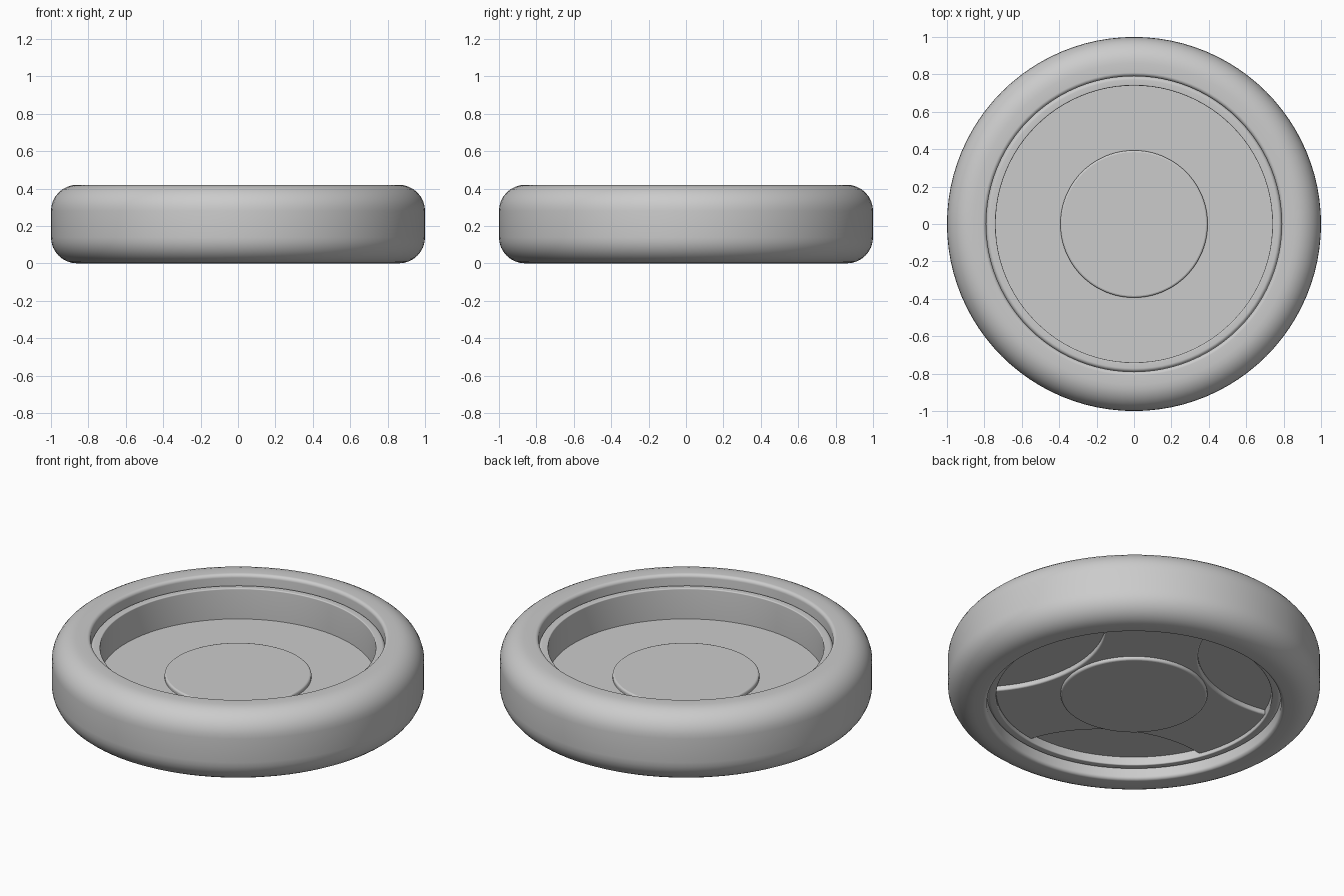
import bpy
import bmesh
import math

if "Cube" in bpy.data.objects:
    bpy.data.objects.remove(bpy.data.objects["Cube"])

SEGMENTS = 96
TAU = 2 * math.pi

grey = bpy.data.materials.new("plain_grey")
grey.use_nodes = True
grey.diffuse_color = (0.6, 0.6, 0.6, 1)
grey.node_tree.nodes["Principled BSDF"].inputs["Base Color"].default_value = grey.diffuse_color


def finish(name, bm):
    """Turn a bmesh into a smooth-shaded object with sharp edges kept."""
    bmesh.ops.recalc_face_normals(bm, faces=bm.faces)
    mesh = bpy.data.meshes.new(name)
    bm.to_mesh(mesh)
    bm.free()
    mesh.materials.append(grey)
    obj = bpy.data.objects.new(name, mesh)
    bpy.context.collection.objects.link(obj)
    bpy.ops.object.select_all(action="DESELECT")
    obj.select_set(True)
    bpy.context.view_layer.objects.active = obj
    bpy.ops.object.shade_smooth_by_angle(angle=math.radians(35))
    return obj


def rounded_section(r0, r1, z0, z1, inner, outer, steps=8):
    """Rectangle in the radius-height plane with rounded inner and outer corners."""
    corners = [(r0 + inner, z0 + inner, inner), (r1 - outer, z0 + outer, outer),
               (r1 - outer, z1 - outer, outer), (r0 + inner, z1 - inner, inner)]
    points = []
    for i, (cr, cz, rad) in enumerate(corners):
        for s in range(steps + 1):
            a = math.pi + (i + s / steps) * math.pi / 2
            points.append((cr + rad * math.cos(a), cz + rad * math.sin(a)))
    return points


def ring(name, section):
    """Sweep a closed section around the vertical axis."""
    bm = bmesh.new()
    loops = []
    for i in range(SEGMENTS):
        a = TAU * i / SEGMENTS
        loops.append([bm.verts.new((r * math.cos(a), r * math.sin(a), z)) for r, z in section])
    n = len(section)
    for i in range(SEGMENTS):
        here, there = loops[i], loops[(i + 1) % SEGMENTS]
        for j in range(n):
            k = (j + 1) % n
            bm.faces.new((here[j], there[j], there[k], here[k]))
    return finish(name, bm)


def plate(name, outline, z0, z1, bevel=0):
    """Extrude a flat outline between two heights."""
    bm = bmesh.new()
    base = bm.faces.new([bm.verts.new((x, y, z0)) for x, y in outline])
    top = bmesh.ops.extrude_face_region(bm, geom=[base], use_keep_orig=True)["geom"]
    bmesh.ops.translate(bm, vec=(0, 0, z1 - z0),
                        verts=[v for v in top if isinstance(v, bmesh.types.BMVert)])
    obj = finish(name, bm)
    if bevel:
        mod = obj.modifiers.new("soft_edge", "BEVEL")
        mod.width = bevel
        mod.segments = 3
        mod.angle_limit = math.radians(50)
    return obj


def arc(cx, cy, radius, start, end, steps):
    return [(cx + radius * math.cos(start + (end - start) * i / steps),
             cy + radius * math.sin(start + (end - start) * i / steps))
            for i in range(steps + 1)]


# Tyre and the rim band inside it
ring("tyre", rounded_section(0.79, 1.0, 0.0, 0.42, 0.02, 0.14))
ring("rim", rounded_section(0.74, 0.791, 0.06, 0.36, 0.006, 0.02))

# Solid web closing the wheel
plate("wheel_web", arc(0, 0, 0.743, 0, TAU, SEGMENTS)[:-1], 0.11, 0.18)

# Three broad spokes on the underside, left between circular scoops
RIM, SCOOP, REACH = 0.743, 0.69, 1.10
half = math.acos((RIM ** 2 + REACH ** 2 - SCOOP ** 2) / (2 * RIM * REACH))
swing = math.asin(RIM * math.sin(half) / SCOOP)
outline = []
for i in range(3):
    a = i * TAU / 3
    outline += arc(REACH * math.cos(a), REACH * math.sin(a), SCOOP,
                   a + math.pi + swing, a + math.pi - swing, 24)[::1]
    outline += arc(0, 0, RIM, a + half, a + TAU / 3 - half, 12)[1:-1]
plate("spokes", outline, 0.08, 0.112, 0.008)

# Raised hub, proud of both sides
plate("hub", arc(0, 0, 0.394, 0, TAU, SEGMENTS)[:-1], 0.06, 0.203, 0.01)
